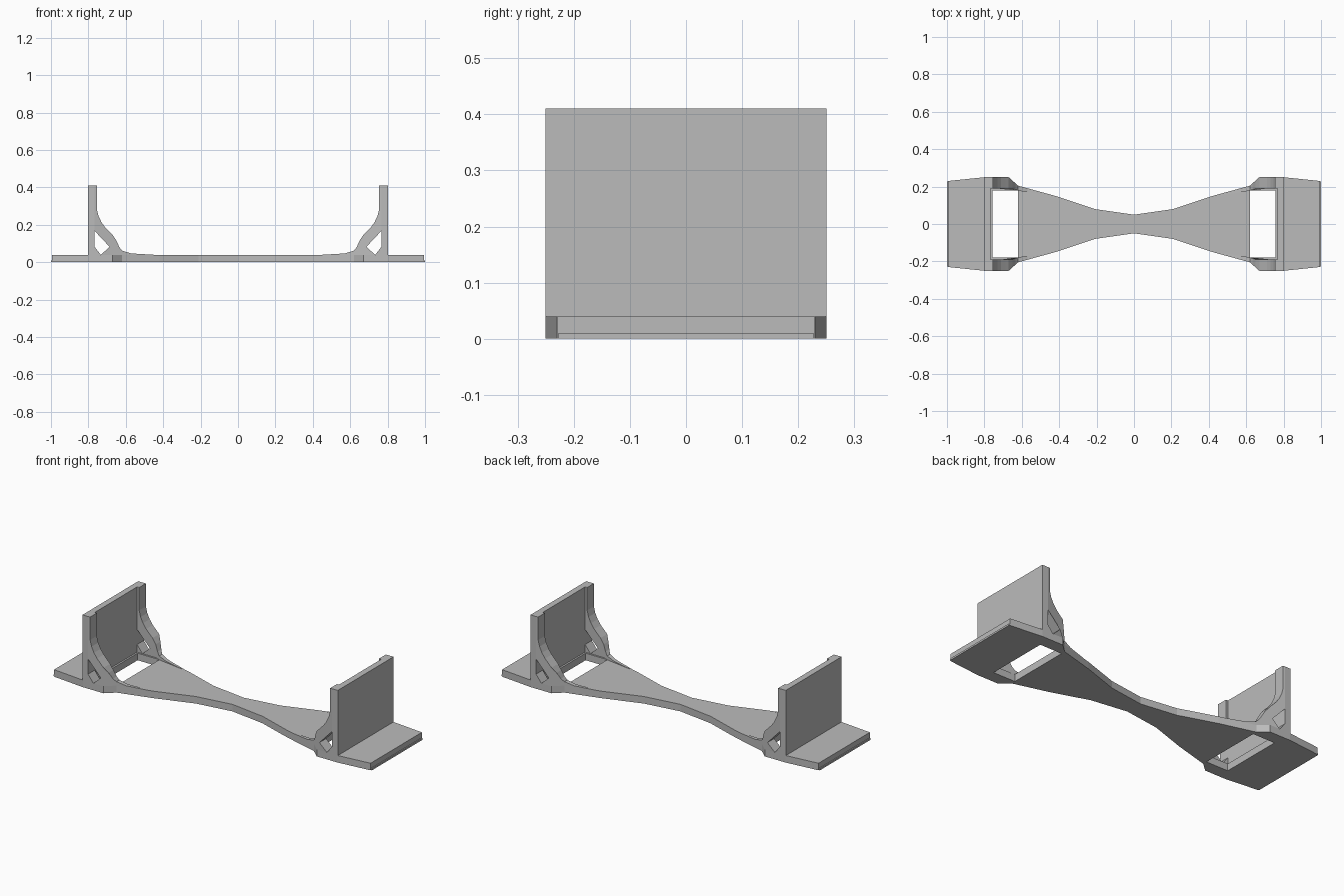
import bpy, bmesh

cube = bpy.data.objects.get("Cube")
if cube:
    bpy.data.objects.remove(cube, do_unlink=True)

grey = bpy.data.materials.new("plain_grey")
grey.use_nodes = True
grey.diffuse_color = (0.5, 0.5, 0.5, 1)
grey.node_tree.nodes["Principled BSDF"].inputs["Base Color"].default_value = (0.5, 0.5, 0.5, 1)

BASE = 0.04      # plate thickness
PANEL = 0.767    # inner face of the upright panel
TOP = 0.41


def lerp(points, x):
    """Piecewise linear y at x, points in ascending x."""
    for (x0, y0), (x1, y1) in zip(points, points[1:]):
        if x <= x1:
            return y0 + (y1 - y0) * (x - x0) / (x1 - x0)
    return points[-1][1]


def solid(name, near, far):
    """Closed prism between two matching loops, mirrored in x and y."""
    bm = bmesh.new()
    a = [bm.verts.new(p) for p in near]
    b = [bm.verts.new(p) for p in far]
    bm.faces.new(a)
    bm.faces.new(b[::-1])
    n = len(a)
    for i in range(n):
        j = (i + 1) % n
        bm.faces.new((a[j], a[i], b[i], b[j]))
    bmesh.ops.recalc_face_normals(bm, faces=bm.faces)
    # open the sides that meet a mirror plane
    seam = [f for f in bm.faces
            if any(all(abs(v.co[k]) < 1e-5 for v in f.verts) for k in (0, 1))]
    bmesh.ops.delete(bm, geom=seam, context="FACES")
    mesh = bpy.data.meshes.new(name)
    bm.to_mesh(mesh)
    bm.free()
    mesh.materials.append(grey)
    obj = bpy.data.objects.new(name, mesh)
    bpy.context.collection.objects.link(obj)
    mod = obj.modifiers.new("mirror", "MIRROR")
    mod.use_axis = (True, True, False)
    return obj


def slab(name, outline, z0, z1):
    return solid(name, [(x, y, z0) for x, y in outline], [(x, y, z1) for x, y in outline])


def rect(x0, x1, y):
    return [(x0, 0), (x1, 0), (x1, y), (x0, y)]


# Waisted base plate with a rectangular opening at each end
edge = [(0, 0.05), (0.21, 0.08), (0.42, 0.15), (0.62, 0.205),
        (0.67, 0.25), (0.8, 0.25), (0.994, 0.23)]
opening = [(0, 0), (0.62, 0), (0.62, 0.18), (0.757, 0.18), (0.757, 0), (0.994, 0)]
slab("base_plate", opening + edge[::-1], 0, BASE)

# Thin lip along the bottom of each end
slab("end_lip", rect(0.994, 1.0, 0.227), 0, 0.01)

# Upright panels
slab("upright_panel", rect(PANEL, 0.802, 0.25), BASE, TOP)

# Curved side braces whose feet taper along the plate edge
inner = [(0.42, 0.146), (0.62, 0.178), (0.65, 0.19), (0.8, 0.19)]


def brace(name, profile):
    return solid(name, [(x, lerp(inner, x), z) for x, z in profile],
                 [(x, lerp(edge, x), z) for x, z in profile])


brace("side_brace", [
    (PANEL, TOP), (0.754, TOP), (0.754, 0.28), (0.745, 0.245), (0.73, 0.214),
    (0.71, 0.186), (0.687, 0.162), (0.67, 0.145), (0.65, 0.115), (0.634, 0.08),
    (0.62, 0.062), (0.57, 0.047), (0.45, BASE), (0.62, BASE), (0.65, BASE),
    (0.67, BASE), (0.732, BASE), (0.687, 0.083), (PANEL, 0.168)])

# Small wedges closing the lower corner of each brace opening
brace("corner_wedge", [(0.734, BASE), (PANEL, BASE), (PANEL, 0.083)])
